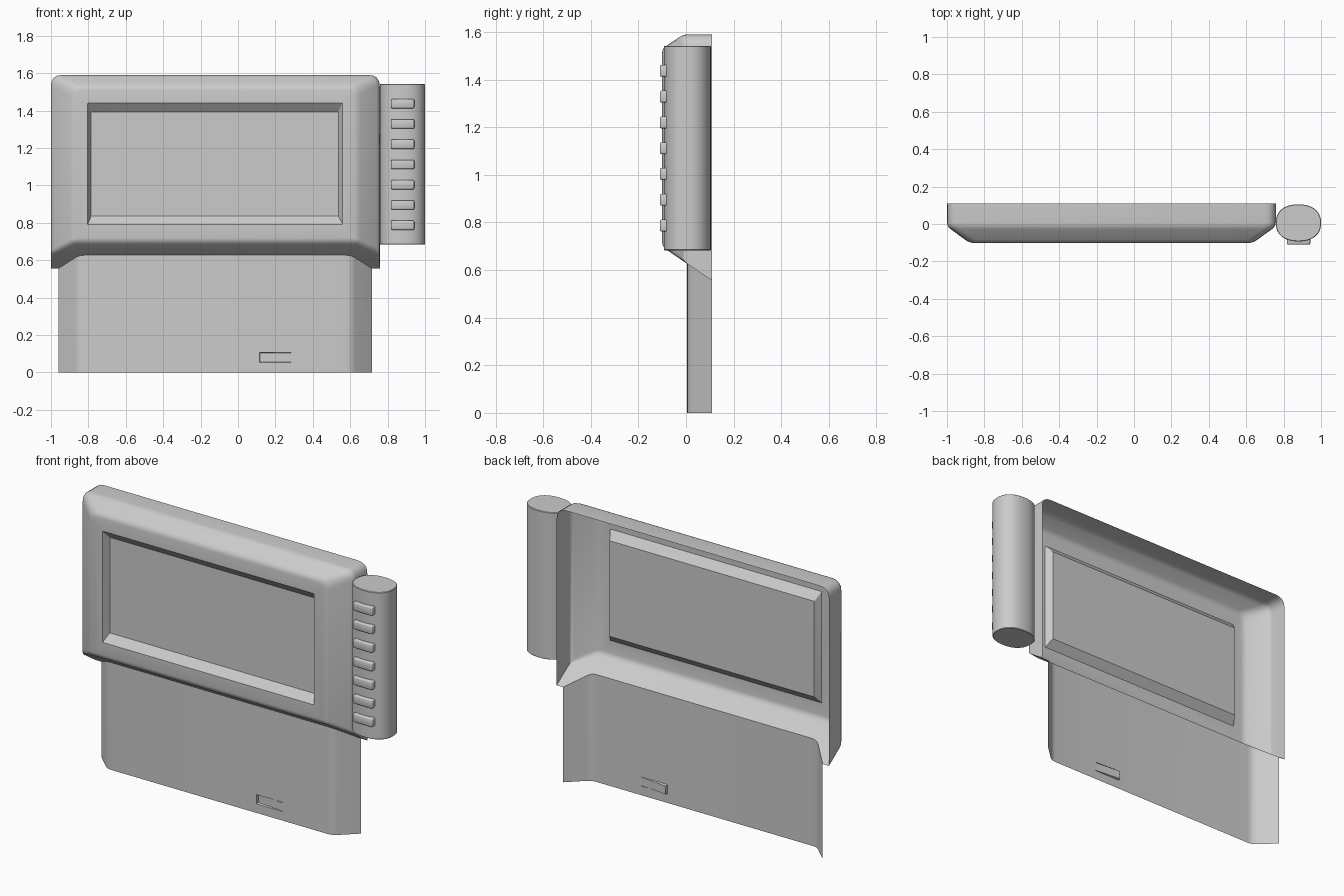
import bpy, bmesh, math
from mathutils import Vector

if "Cube" in bpy.data.objects:
    bpy.data.objects.remove(bpy.data.objects["Cube"])


def finish(bm, name, angle=30):
    me = bpy.data.meshes.new(name)
    bm.to_mesh(me)
    bm.free()
    ob = bpy.data.objects.new(name, me)
    bpy.context.collection.objects.link(ob)
    bpy.ops.object.select_all(action='DESELECT')
    ob.select_set(True)
    bpy.context.view_layer.objects.active = ob
    bpy.ops.object.shade_smooth_by_angle(angle=math.radians(angle))
    return ob


def face_front(bm, probe):
    # consistent normals, with the probe face looking to the front
    bmesh.ops.recalc_face_normals(bm, faces=bm.faces)
    if probe.normal.y > 0:
        bmesh.ops.reverse_faces(bm, faces=bm.faces)


def fillet(a, b, c, r, n=4):
    a, b, c = Vector(a), Vector(b), Vector(c)
    p, q = b + (a - b).normalized() * r, b + (c - b).normalized() * r
    return [tuple(p * (1 - t) ** 2 + b * 2 * t * (1 - t) + q * t * t)
            for t in (i / n for i in range(n + 1))]


def slope_z(y):
    # height of the sloping underside of the upper housing
    return 0.63 - 0.68 * y


BACK, MID, FRONT = 0.11, -0.013, -0.101
corners = [(-0.96, BACK), (-0.85, 0.005), (0.605, 0.005), (0.717, BACK)]
profile = ([corners[0]] + fillet(*corners[:3], 0.03)
           + fillet(*corners[1:], 0.03) + [corners[3]])

# upper housing: open-backed shell with a recessed screen
bm = bmesh.new()


def ring(x0, x1, z0, z1, y, r):
    # rectangle with rounded top corners
    pts = [(x0, z0), (x1, z0)]
    pts += fillet((x1, z0), (x1, z1), (x0, z1), r)
    pts += fillet((x1, z1), (x0, z1), (x0, z0), r)
    return [bm.verts.new((x, y, z)) for x, z in pts]


back = ring(-1, 0.758, slope_z(BACK), 1.59, BACK, 0.06)
mid = ring(-1, 0.758, slope_z(MID), 1.59, MID, 0.06)
front = ring(-0.88, 0.636, slope_z(FRONT), 1.53, FRONT, 0.05)
lip = ring(-0.805, 0.56, 0.79, 1.44, FRONT, 0.006)
floor = ring(-0.785, 0.537, 0.835, 1.393, FRONT + 0.04, 0.005)
N = len(back)
for a, b, start in ((back, mid, 1), (mid, front, 1), (front, lip, 0), (lip, floor, 0)):
    for i in range(start, N):
        j = (i + 1) % N
        bm.faces.new((a[i], a[j], b[j], b[i]))
screen = bm.faces.new(floor)
notch = [bm.verts.new((x, y, slope_z(y))) for x, y in profile]
bm.faces.new([front[1], front[0], mid[0], back[0]] + notch + [back[1], mid[1]])
face_front(bm, screen)
pairs = [(front[i], front[(i + 1) % N]) for i in range(N)]
pairs += [(mid[i], mid[(i + 1) % N]) for i in range(1, N)]
pairs += [(mid[i], front[i]) for i in (0, 1)]
bmesh.ops.bevel(bm, geom=[bm.edges.get(p) for p in pairs], offset=0.02,
                segments=3, profile=0.5, affect='EDGES')
finish(bm, "upper_housing")

# lower panel: folded sheet with a small wedge-shaped notch
bm = bmesh.new()
top = [bm.verts.new((x, y, slope_z(y))) for x, y in profile]
low = [bm.verts.new((x, y, 0)) for x, y in profile]
for i in range(len(profile) - 1):
    bm.faces.new((low[i], low[i + 1], top[i + 1], top[i]))
for co, no in (((0.115, 0, 0), (1, 0, 0)), ((0.285, 0, 0), (1, 0, 0)),
               ((0, 0, 0.053), (0, 0, 1)), ((0, 0, 0.107), (0, 0, 1))):
    bmesh.ops.bisect_plane(bm, geom=bm.verts[:] + bm.edges[:] + bm.faces[:],
                           plane_co=co, plane_no=no)
slot = min(bm.faces, key=lambda f: (f.calc_center_median() - Vector((0.2, 0.005, 0.08))).length)
face_front(bm, slot)
bmesh.ops.inset_region(bm, faces=[slot], thickness=0.004)
for v in slot.verts:
    if v.co.x < 0.2:
        v.co.y += 0.015
finish(bm, "lower_panel", 20)

# side grip: softly squared column
bm = bmesh.new()
M = 48


def outline(z, s):
    pts = []
    for i in range(M):
        c, d = math.cos(2 * math.pi * i / M), math.sin(2 * math.pi * i / M)
        e = 2 / 2.3
        pts.append(bm.verts.new((0.879 + (0.121 - s) * math.copysign(abs(c) ** e, c),
                                 0.006 + (0.099 - s) * math.copysign(abs(d) ** e, d), z)))
    return pts


levels = [outline(z, s) for z, s in ((0.683, 0.003), (0.686, 0), (1.539, 0), (1.542, 0.003))]
for a, b in zip(levels, levels[1:]):
    for i in range(M):
        j = (i + 1) % M
        bm.faces.new((a[i], a[j], b[j], b[i]))
bm.faces.new(levels[0])
bm.faces.new(levels[-1])
bmesh.ops.recalc_face_normals(bm, faces=bm.faces)
finish(bm, "side_grip")

# column of seven buttons
for k in range(7):
    bm = bmesh.new()
    bmesh.ops.create_cube(bm, size=1)
    for v in bm.verts:
        v.co = Vector((0.88 + v.co.x * 0.125, -0.085 + v.co.y * 0.05,
                       0.787 + 0.1083 * k + v.co.z * 0.05))
    bmesh.ops.bevel(bm, geom=bm.edges[:], offset=0.007, segments=2,
                    profile=0.5, affect='EDGES')
    finish(bm, f"button_{k + 1}", 50)
